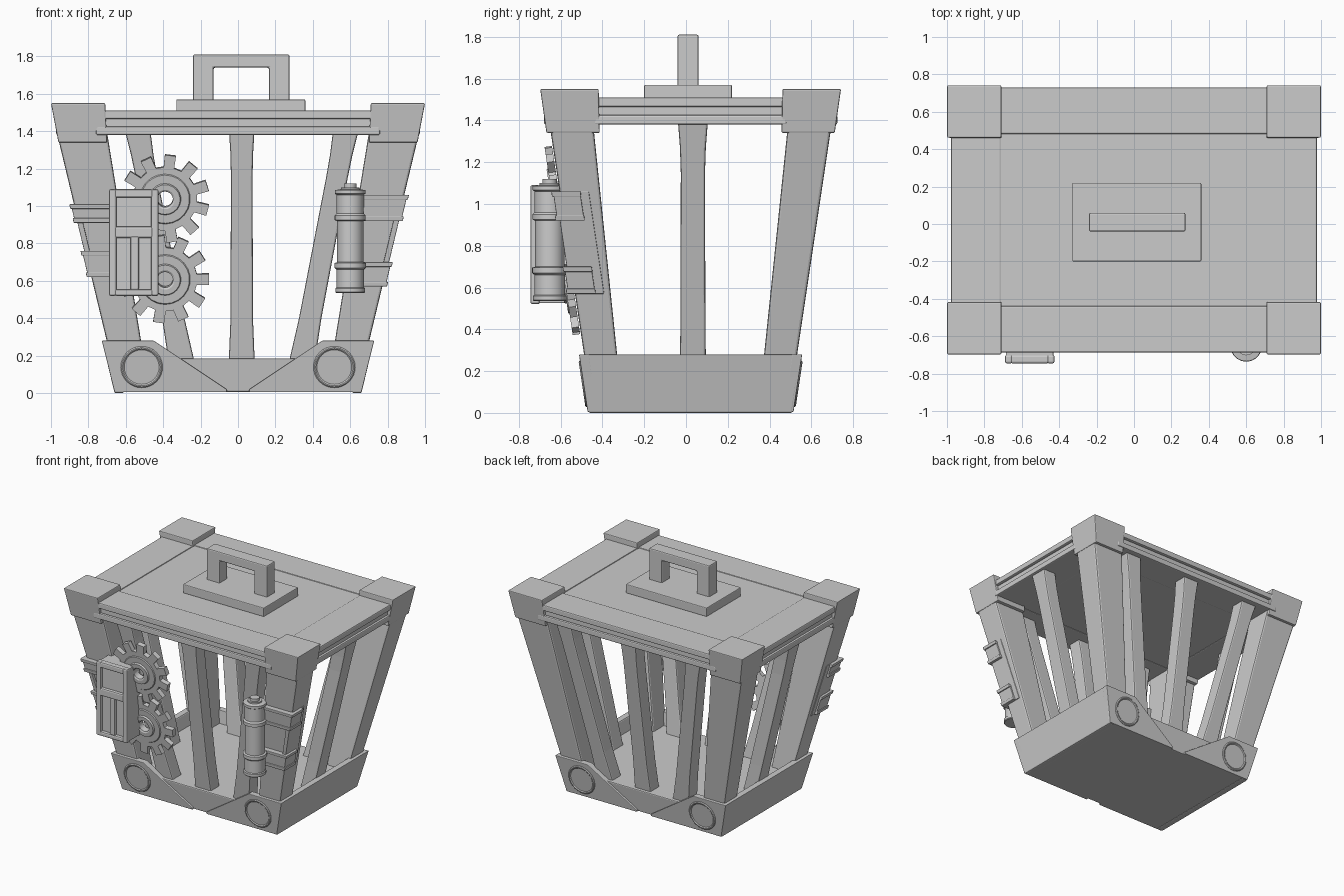
import bpy, bmesh, math
from mathutils import Matrix, Vector

if "Cube" in bpy.data.objects:
    bpy.data.objects.remove(bpy.data.objects["Cube"])

CY = 0.022                               # centre of the crate body in y
TILT = math.atan(0.15)                   # lean of the front and back faces


def w(z):                                # half width of the flared body
    return 0.66 + 0.24 * z


def h(z):                                # half depth of the flared body
    return 0.488 + 0.15 * z


def finish(name, bm, bevel=0.0, smooth=False):
    bmesh.ops.remove_doubles(bm, verts=bm.verts, dist=1e-5)
    bmesh.ops.recalc_face_normals(bm, faces=bm.faces)
    me = bpy.data.meshes.new(name)
    bm.to_mesh(me)
    bm.free()
    ob = bpy.data.objects.new(name, me)
    bpy.context.collection.objects.link(ob)
    if bevel:
        m = ob.modifiers.new("bevel", 'BEVEL')
        m.width, m.segments, m.limit_method = bevel, 2, 'ANGLE'
    if smooth:
        bpy.ops.object.select_all(action='DESELECT')
        ob.select_set(True)
        bpy.context.view_layer.objects.active = ob
        bpy.ops.object.shade_smooth_by_angle(angle=math.radians(30))
    return ob


def skin(bm, rings, cyclic=False):
    n = len(rings[0])
    pairs = list(zip(rings, rings[1:]))
    if cyclic:
        pairs.append((rings[-1], rings[0]))
    else:
        bm.faces.new(rings[0])
        bm.faces.new(rings[-1])
    for a, b in pairs:
        for i in range(n):
            j = (i + 1) % n
            bm.faces.new((a[i], a[j], b[j], b[i]))


def loft(name, sections, bevel=0.008):
    """Stack of rectangles (z, x0, x1, y0, y1)."""
    bm = bmesh.new()
    skin(bm, [[bm.verts.new(p) for p in
               ((x0, y0, z), (x1, y0, z), (x1, y1, z), (x0, y1, z))]
              for z, x0, x1, y0, y1 in sections])
    return finish(name, bm, bevel)


def box(name, x0, x1, y0, y1, z0, z1, bevel=0.008):
    return loft(name, [(z0, x0, x1, y0, y1), (z1, x0, x1, y0, y1)], bevel)


def lathe(name, profile, matrix, outline=None, n=32, cyclic=False):
    """Turn (radius, height) round local z; radius None follows the outline."""
    pts = outline or [(2 * math.pi * i / n, 0) for i in range(n)]
    bm = bmesh.new()
    skin(bm, [[bm.verts.new(matrix @ Vector(((R if r is None else r) * math.cos(a),
                                             (R if r is None else r) * math.sin(a), d)))
               for a, R in pts] for r, d in profile], cyclic)
    return finish(name, bm, smooth=True)


def face_matrix(x, y, z, side=-1):
    """Local z points out of the leaning front (-1) or back (1) face."""
    rot = Matrix.Rotation(-side * (math.pi / 2 + TILT), 4, 'X')
    return Matrix.Translation((x, y, z)) @ rot


SIDES = (-1, 1)

# Base block with raised side panels
loft("base", [(z, -w(z) + .01, w(z) - .01, CY - h(z) + .012, CY + h(z) - .012)
              for z in (0.005, 0.185)])
for sx in SIDES:
    loft("base_side_panel", [(z, sx * (w(z) - .05), sx * w(z), CY - h(z), CY + h(z))
                             for z in (0, 0.28)])

# Corner plates with round bosses on the front and back of the base
for sx in SIDES:
    for sy in SIDES:
        bm = bmesh.new()
        pts = [(0.66, 0.005), (0.728, 0.28), (0.45, 0.28), (0.06, 0.02), (0.06, 0.005)]
        skin(bm, [[bm.verts.new((sx * x, CY + sy * (h(z) + d), z)) for x, z in pts]
                  for d in (-0.045, 0.004)])
        finish("base_corner_plate", bm, 0.004)
        lathe("corner_boss", [(.112, -.02), (.112, .006), (.106, .011), (.1, .011),
                              (.093, .006), (0.001, .006)],
              face_matrix(sx * .515, CY + sy * h(.14), .14, sy))

# Corner posts and the blocks capping them
for sx in SIDES:
    for sy in SIDES:
        post = []
        for z, wx, wy in ((0.1, .17, .15), (1.4, .27, .21)):
            X, Y = w(z) - .025, h(z) - .02
            post.append((z, sx * X, sx * (X - wx), CY + sy * Y, CY + sy * (Y - wy)))
        loft("corner_post", post, 0.012)
        loft("corner_block", [(1.34, sx * .96, sx * .7, CY + sy * .69, CY + sy * .435),
                              (1.55, sx * 1.0, sx * .71, CY + sy * .72, CY + sy * .44)], 0.006)

# Slats: three on the front and back, one on each end, flaring near the lid
for sy in SIDES:
    for k in (-1, 0, 1):
        sec = []
        for z, hw in ((.15, .07), (.4, .06), (1.15, .058), (1.27, .06), (1.4, .068)):
            c = .02 + k * (.29 + .19 * z)
            Y = h(z) - .035
            sec.append((z, c - hw, c + hw, CY + sy * Y, CY + sy * (Y - .11)))
        loft("slat", sec, 0.01)
for sx in SIDES:
    sec = []
    for z, hw in ((.15, .064), (.4, .06), (1.15, .058), (1.27, .062), (1.4, .072)):
        X = w(z) - .04
        sec.append((z, sx * X, sx * (X - .11), .033 - hw, .033 + hw))
    loft("end_slat", sec, 0.01)

# Lid: centre panel, upper boards and the rim under them
box("lid_panel", -.75, .75, CY - .5, CY + .5, 1.385, 1.503, 0.004)
for s in SIDES:
    for name, out, z0, z1 in (("lid_rim", -.006, 1.38, 1.425), ("lid_groove", -.022, 1.42, 1.47),
                              ("lid_board", 0, 1.465, 1.51)):
        box(name, -.76, .76, CY + s * .46, CY + s * (.708 + out), z0, z1)
        box(name, s * .71, s * (.978 + out), CY - .46, CY + .46, z0, z1)

# Carrying handle on its plate
box("handle_plate", -.33, .36, -.2, .22, 1.5, 1.57, 0.006)
bm = bmesh.new()
arch = [(-.24, 1.56), (-.24, 1.81), (.275, 1.81), (.275, 1.56),
        (.165, 1.56), (.165, 1.74), (-.13, 1.74), (-.13, 1.56)]
skin(bm, [[bm.verts.new((x, y, z)) for x, z in arch] for y in (-.04, .06)])
finish("handle", bm, 0.008)

# Pair of gears lying against the front face
TEETH = 11
for zc, turn in ((1.04, 83), (0.61, 98)):
    outline = []
    for i in range(TEETH):
        for f, r in ((-.29, .172), (-.22, .238), (.22, .238), (.29, .172)):
            outline.append((math.radians(turn) + (i + f) * 2 * math.pi / TEETH, r))
    lathe("gear", [(None, -.018), (None, .018), (.165, .018), (.135, .018), (.13, .024),
                   (.085, .024), (.08, .036), (.052, .036), (.042, .03), (.042, -.018)],
          face_matrix(-.39, -.468 - .15 * zc, zc), outline, cyclic=True)

# Gear housing with three sunken panels
box("housing", -.685, -.43, -.722, -.575, .525, 1.085, 0.006)
for x0, x1, z0, z1 in ((-.69, -.65, .52, 1.09), (-.465, -.425, .52, 1.09),
                       (-.66, -.455, 1.045, 1.09), (-.66, -.455, .83, .89),
                       (-.66, -.455, .52, .555), (-.575, -.53, .55, .84)):
    box("housing_frame", x0, x1, -.745, -.7, z0, z1, 0.01)

# Battery canister
lathe("canister", [(.001, .535), (.075, .535), (.08, .54), (.08, .56), (.073, .565), (.073, .66),
                   (.084, .67), (.084, .695), (.07, .70), (.07, .92), (.083, .925), (.083, .95),
                   (.073, .96), (.073, 1.06), (.082, 1.066), (.082, 1.085), (.05, 1.09),
                   (.05, 1.1), (.034, 1.1), (.034, 1.12), (.001, 1.12)],
      Matrix.Translation((.6, -.652, 0)))

# Straps wrapping the front posts, holding the housing and canister
for sx, bands, inner in ((-1, ((.62, .76), (.91, 1.01)), .5),
                         (1, ((.57, .70), (.92, 1.06)), .57)):
    def strap(name, z0, z1, out, back, front=True):
        zs = (z0, z1)
        f = [CY - h(z) - out for z in zs]
        loft(name + "_side", [(z, sx * (w(z) - .05), sx * (w(z) - .02 + out), y, y + back)
                              for z, y in zip(zs, f)], 0.004)
        if front:
            loft(name + "_front", [(z, sx * inner, sx * (w(z) - .02 + out), y, y + .05)
                                   for z, y in zip(zs, f)], 0.004)
    strap("post_plate", bands[0][0], bands[1][1], 0, .16, False)
    for z0, z1 in bands:
        strap("strap", z0, z1, .012, .13)
        for a, b in ((z0, z0 + .025), (z1 - .025, z1)):
            strap("strap_edge", a, b, .02, .14)
